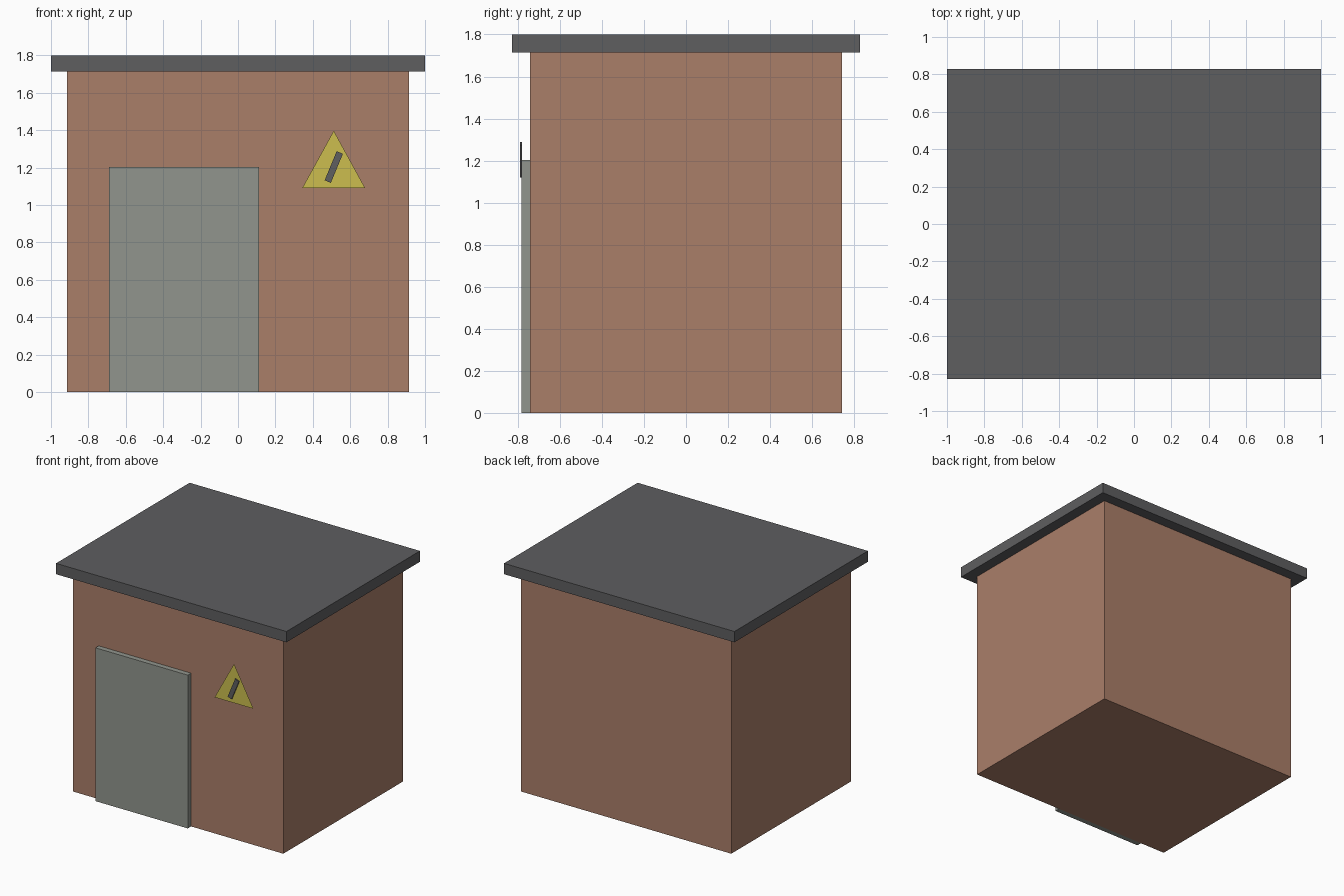
import bpy, bmesh, math
from mathutils import Matrix

if "Cube" in bpy.data.objects:
    bpy.data.objects.remove(bpy.data.objects["Cube"])


def material(name, rgb):
    # 8-bit sRGB to linear diffuse colour
    lin = [((c / 255 + 0.055) / 1.055) ** 2.4 for c in rgb]
    mat = bpy.data.materials.new(name)
    mat.diffuse_color = (*lin, 1)
    mat.use_nodes = True
    mat.node_tree.nodes["Principled BSDF"].inputs["Base Color"].default_value = mat.diffuse_color
    return mat


brick = material("brick brown", (170, 126, 105))
slate = material("dark grey", (94, 94, 96))
steel = material("door grey", (145, 149, 141))
yellow = material("warning yellow", (204, 190, 78))


def add(name, bm, mat):
    mesh = bpy.data.meshes.new(name)
    bm.to_mesh(mesh)
    bm.free()
    mesh.materials.append(mat)
    obj = bpy.data.objects.new(name, mesh)
    bpy.context.collection.objects.link(obj)
    return obj


def box(name, lo, hi, mat, tilt=0):
    # Box between two corners, tilted about its own y axis
    size = [b - a for a, b in zip(lo, hi)]
    mid = [(a + b) / 2 for a, b in zip(lo, hi)]
    bm = bmesh.new()
    bmesh.ops.create_cube(bm, size=1, matrix=Matrix.Translation(mid)
                          @ Matrix.Rotation(tilt, 4, 'Y') @ Matrix.Diagonal((*size, 1)))
    return add(name, bm, mat)


# Building shell, overhanging flat roof and door slab
box("walls", (-0.913, -0.742, 0), (0.913, 0.742, 1.715), brick)
box("roof", (-1, -0.828, 1.715), (1, 0.828, 1.8), slate)
box("door", (-0.69, -0.783, 0), (0.112, -0.742, 1.203), steel)

# Triangular warning sign, a thin sheet standing just off the wall
bm = bmesh.new()
bm.faces.new([bm.verts.new(p) for p in
              ((0.343, -0.78, 1.09), (0.68, -0.78, 1.09), (0.512, -0.78, 1.397))])
add("warning_sign", bm, yellow)

# Slanted bar on the sign
box("sign_bar", (0.494, -0.79, 1.119), (0.53, -0.781, 1.287), slate, math.radians(22.5))
